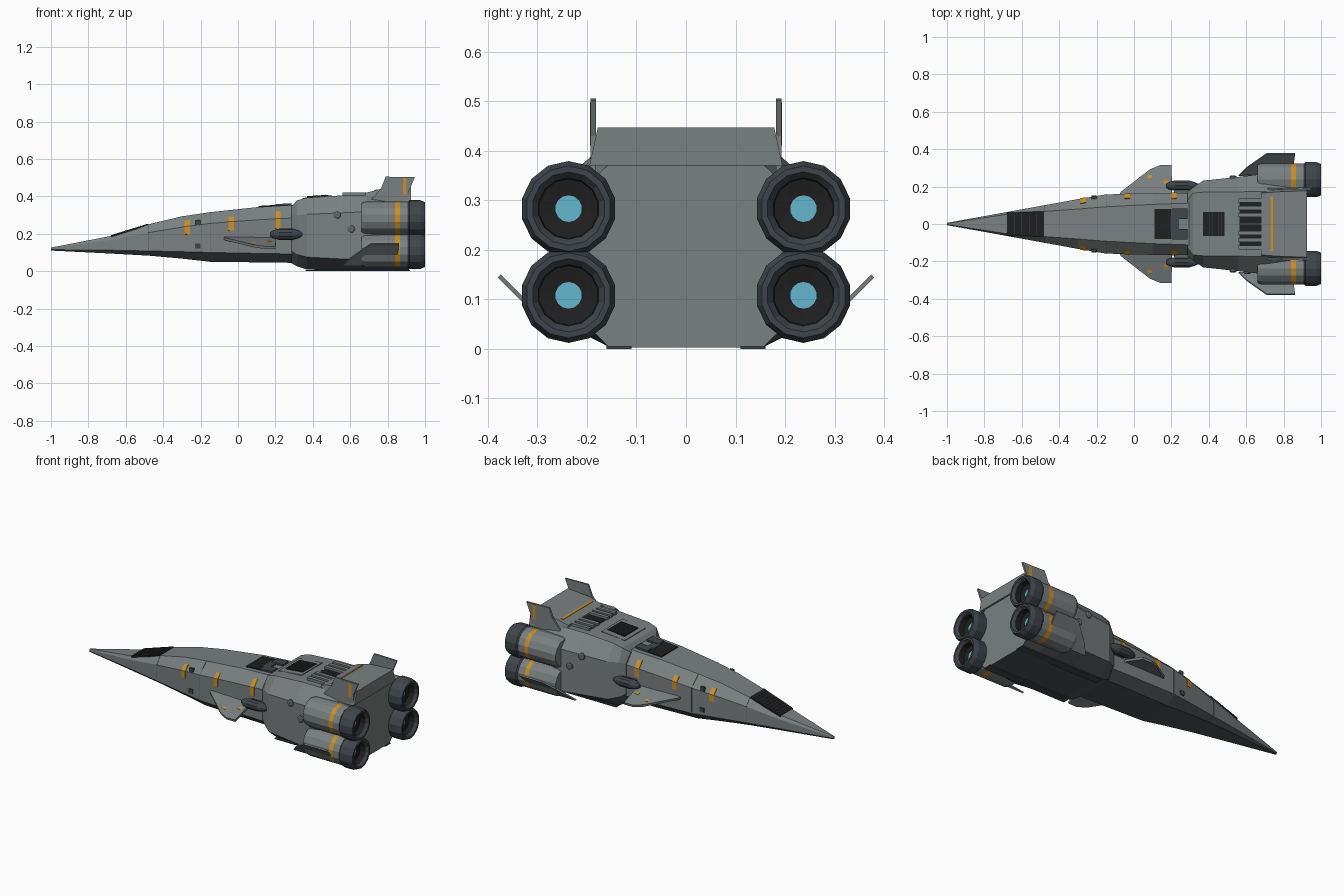
import bpy, bmesh, math
from mathutils import Vector

if "Cube" in bpy.data.objects:
    bpy.data.objects.remove(bpy.data.objects["Cube"])

def mat(name, rgb):
    m = bpy.data.materials.new(name)
    m.diffuse_color = (*rgb, 1)
    m.use_nodes = True
    m.node_tree.nodes["Principled BSDF"].inputs["Base Color"].default_value = m.diffuse_color
    return m

HULL = mat("hull grey", (.195, .215, .215))
PANEL = mat("panel grey", (.12, .135, .14))
BELLY = mat("belly dark grey", (.075, .082, .088))
STEEL = mat("dark steel", (.05, .06, .07))
BLACK = mat("vent black", (.014, .014, .014))
ORANGE = mat("marking orange", (.58, .28, .02))
GLOW = mat("engine blue", (.13, .47, .62))

def make(name, verts, faces, mats, idx=None):
    me = bpy.data.meshes.new(name)
    me.from_pydata([tuple(v) for v in verts], [], faces)
    for m in mats:
        me.materials.append(m)
    for i, p in enumerate(me.polygons):
        p.material_index = idx[i] if idx else 0
    bm = bmesh.new()
    bm.from_mesh(me)
    bmesh.ops.recalc_face_normals(bm, faces=bm.faces)
    bm.to_mesh(me)
    bm.free()
    ob = bpy.data.objects.new(name, me)
    bpy.context.collection.objects.link(ob)
    return ob

def skin(name, rings, m):
    """Closed loft through equal-length rings."""
    n = len(rings[0])
    faces = [tuple(range(n)), tuple(range((len(rings) - 1) * n, len(rings) * n))]
    for k in range(len(rings) - 1):
        for i in range(n):
            j = (i + 1) % n
            faces.append((k*n + i, k*n + j, k*n + n + j, k*n + n + i))
    return make(name, [v for r in rings for v in r], faces, [m])

def ring(s):
    x, wt, zt, wm, zu, zl, wb, zb = s
    half = [(wt, zt), (wm, zu), (wm, zl), (wb, zb)]
    return [(x, y, z) for y, z in half] + [(x, -y, z) for y, z in reversed(half)]

def hull(name, st):
    """Eight-sided hull with a dark belly on the downward faces."""
    ob = skin(name, [ring(s) for s in st], HULL)
    ob.data.materials.append(BELLY)
    for p in ob.data.polygons:
        p.material_index = int(p.normal.z < -.4)

def at(st, x):
    """Station interpolated at x."""
    for a, b in zip(st, st[1:]):
        if a[0] <= x <= b[0]:
            t = (x - a[0]) / (b[0] - a[0])
            return [p + (q - p) * t for p, q in zip(a, b)]
    return st[-1]

def slab(name, pts, thick, m):
    """Flat polygon given thickness along a vector."""
    t = Vector(thick) / 2
    return skin(name, [[Vector(p) - t for p in pts], [Vector(p) + t for p in pts]], m)

def top_plate(name, st, x0, x1, y0, y1, h, m, y2=None, y3=None):
    """Thin plate lying on the top face of a lofted hull."""
    a, b = at(st, x0)[2], at(st, x1)[2]
    y2, y3 = (y0, y1) if y2 is None else (y2, y3)
    base = [(x0, y0, a), (x1, y2, b), (x1, y3, b), (x0, y1, a)]
    return skin(name, [[(x, y, z - .006) for x, y, z in base],
                       [(x, y, z + h) for x, y, z in base]], m)

def side_mark(name, st, x0, x1, lo, hi, m, o=.003):
    """Band wrapped over the shoulder edge: lo on the wall, hi on the slope."""
    for s in (1, -1):
        rings = []
        for x in (x0, x1):
            _, wt, zt, wm, zu, zl, _, _ = at(st, x)
            p = [(wm, zu + (zl - zu) * lo), (wm, zu), (wm + (wt - wm) * hi, zu + (zt - zu) * hi)]
            out = [(y + o, z + o * k) for (y, z), k in zip(p, (0, .5, 1))]
            rings.append([(x, s * y, z) for y, z in out + [(y - .004, z - .002) for y, z in p[::-1]]])
        skin(name, rings, m)

def lathe(name, prof, c, n, off, mats, axis='x'):
    """Revolve (x, radius, material) points round a lengthwise or sideways axis."""
    verts, faces, idx = [], [], []
    for a, r, _ in prof:
        for i in range(n):
            t = 2 * math.pi * (i + off) / n
            p, q = r * math.cos(t), r * math.sin(t)
            verts.append((a, c[1] + p, c[2] + q) if axis == 'x' else (c[0] + p, a, c[2] + q))
    for k in range(len(prof) - 1):
        for i in range(n):
            j = (i + 1) % n
            faces.append((k*n + i, k*n + j, k*n + n + j, k*n + n + i))
            idx.append(prof[k][2])
    faces += [tuple(range(n)), tuple(range(len(verts) - n, len(verts)))]
    idx += [prof[0][2], prof[-1][2]]
    return make(name, verts, faces, mats, idx)

# Stations: x, top half width, top z, widest half width, shoulder z, lower z, bottom half width, bottom z
nose = [(-1, .003, .126, .006, .122, .115, .004, .110),
        (-.68, .052, .188, .064, .168, .112, .045, .094),
        (-.48, .067, .250, .100, .206, .108, .070, .083),
        (-.30, .080, .293, .133, .235, .104, .090, .067),
        (-.15, .092, .315, .158, .255, .100, .105, .050),
        (.10, .105, .342, .165, .274, .095, .112, .047),
        (.40, .115, .360, .168, .290, .090, .115, .043)]
rear = [(.285, .125, .345, .172, .290, .110, .125, .043),
        (.315, .165, .378, .195, .300, .090, .140, .026),
        (.37, .170, .393, .232, .304, .075, .150, .008),
        (.56, .172, .405, .252, .312, .065, .155, .005),
        (.69, .174, .405, .268, .318, .060, .155, .004),
        (.80, .172, .390, .235, .330, .050, .155, .003),
        (.915, .150, .378, .195, .335, .042, .155, .003)]
hull("front_hull", nose)
hull("rear_hull", rear)

# Raised rear deck
deck = [(.68, .165, .418), (.77, .172, .441), (.925, .178, .447)]
skin("rear_deck", [[(x, w, z), (x, w + .017, .37), (x, -w - .017, .37), (x, -w, z)] for x, w, z in deck], HULL)
deck_st = [(x, w, z, 0, 0, 0, 0, 0) for x, w, z in deck]
top_plate("deck_stripe", deck_st, .73, .742, -.145, .145, .003, ORANGE)

# Cockpit window and its frame bars
top_plate("cockpit_window", nose, -.68, -.48, -.060, .060, .004, BLACK, -.068, .068)
for i in range(1, 10):
    x = -.68 + .02 * i
    top_plate("window_bar", nose, x - .001, x + .001, -.055, .055, .006, STEEL)

# Spine intake, clamps and top hatch
top_plate("spine_intake", nose, .11, .20, -.08, .08, .006, BLACK)
for y in (-.055, .055):
    top_plate("intake_clamp", nose, .205, .285, y - .027, y + .027, .010, STEEL)
top_plate("intake_link", nose, .195, .24, -.04, .04, .008, STEEL)
top_plate("hatch_base", rear, .345, .50, -.10, .10, .005, HULL)
top_plate("hatch_grille", rear, .37, .485, -.065, .065, .008, BLACK)
for i in range(6):
    x = .385 + .017 * i
    top_plate("hatch_slat", rear, x - .001, x + .001, -.06, .06, .010, STEEL)

# Cooling bay with lengthwise bars
top_plate("cooling_bay", rear, .565, .69, -.125, .125, .003, BLACK)
for y in (-.125, -.085, -.048, .048, .085, .125):
    top_plate("cooling_bar", rear, .56, .70, y - .011, y + .011, .016, HULL)
top_plate("cooling_core", rear, .565, .69, -.006, .006, .010, STEEL)

# Orange shoulder marks and hull seams
for x, lo, hi in ((-.285, .3, .5), (-.05, .28, .4), (.20, .28, .55)):
    side_mark("shoulder_mark", nose, x, x + .028, lo, hi, ORANGE)
for x in (-.48, -.15):
    side_mark("hull_seam", nose, x, x + .003, .95, .98, PANEL, .0012)

for s in (1, -1):
    # Drooping front wings with orange ticks
    slab("front_wing", [(-.08, s*.15, .178), (-.07, s*.17, .172), (.085, s*.29, .134), (.14, s*.313, .126),
                        (.20, s*.313, .126), (.205, s*.15, .178)], (0, s*.004, .014), HULL)
    for x, y in ((.085, .255), (.17, .225)):
        z = .178 - (y - .15) * .32 + .007
        slab("wing_tick", [(x - .012, s*(y - .008), z + .0026), (x + .012, s*(y - .008), z + .0026),
                           (x + .012, s*(y + .008), z - .0026), (x - .012, s*(y + .008), z - .0026)],
             (0, 0, .005), ORANGE)
    # Side gun pods with mounts
    lathe("gun_pod", [(.17, .010, 0), (.185, .020, 0), (.22, .030, 0), (.29, .030, 0), (.325, .020, 0), (.345, .010, 0)],
          (0, s * .205, .197), 10, .5, [STEEL])
    slab("gun_mount", [(.21, s*.15, .197), (.31, s*.15, .197), (.30, s*.2, .197), (.22, s*.2, .197)], (0, 0, .03), PANEL)
    # Upright tail fins with stripe on the outside
    slab("tail_fin", [(.70, s*.187, .37), (.765, s*.187, .443), (.79, s*.187, .505),
                      (.945, s*.187, .502), (.915, s*.187, .43), (.915, s*.187, .36)], (0, .011, 0), HULL)
    slab("fin_stripe", [(.882, s*.190, .41), (.882, s*.190, .497), (.902, s*.190, .497), (.902, s*.190, .41)],
         (0, .008, 0), ORANGE)
    # Slanted lower fins
    slab("lower_fin", [(x, s * (.30 + d), .07 + d) for x, d in
                       ((.56, -.04), (.60, .0), (.71, .077), (.862, .077), (.85, 0), (.80, -.04))],
         (0, s * .006, -.006), HULL)
    # Round side ports and small sensor boxes
    for x, y, z in ((.53, .254, .300), (.605, .262, .225)):
        lathe("side_port", [(s * .2, .02, 0), (s * y, .02, 0), (s * (y + .004), .014, 0)],
              (x, 0, z), 12, .5, [PANEL], 'y')
    for y, z in ((.141, .260), (.147, .135)):
        slab("sensor_box", [(-.226, s*y, z - .013), (-.200, s*y, z - .013), (-.200, s*y, z + .013), (-.226, s*y, z + .013)],
             (0, .012, 0), STEEL)
    # Belly skids
    slab("belly_skid", [(.36, s*.11, .003), (.92, s*.11, .003), (.92, s*.16, .003), (.36, s*.16, .003)],
         (0, 0, .006), STEEL)
    # Twin stacked engines
    for z in (.283, .108):
        lathe("engine", [(.66, .080, 0), (.68, .089, 0), (.84, .089, 1), (.866, .089, 0), (.91, .089, 2),
                         (.918, .096, 2), (.975, .096, 2), (1, .086, 2), (1, .074, 2), (.985, .062, 3),
                         (.95, .060, 3), (.945, .027, 4)],
              (0, s * .237, z), 14, .5, [HULL, ORANGE, STEEL, BLACK, GLOW])
